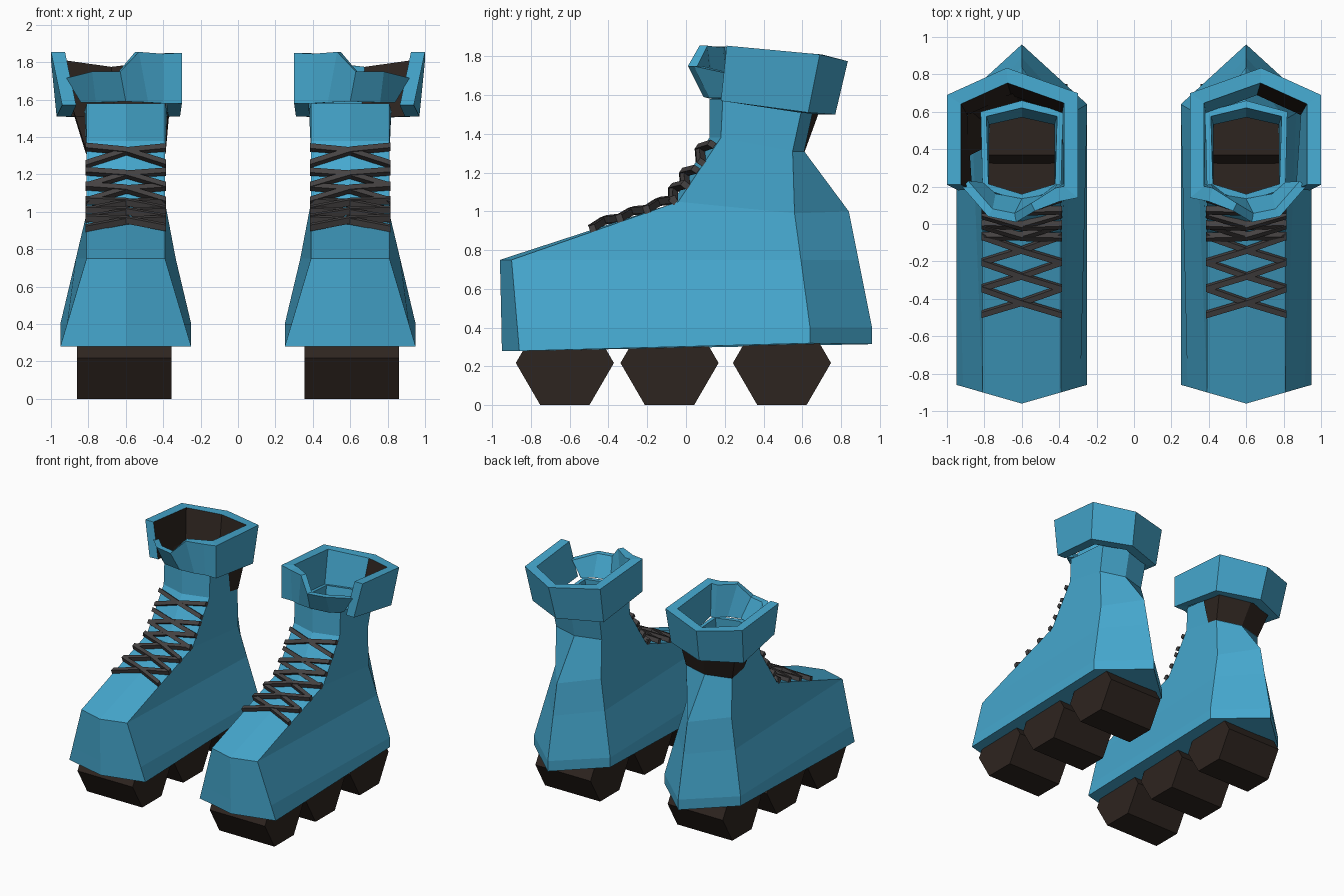
import bpy, bmesh, math
from mathutils import Vector as V

if "Cube" in bpy.data.objects:
    bpy.data.objects.remove(bpy.data.objects["Cube"])


def material(name, rgb):
    m = bpy.data.materials.new(name)
    m.diffuse_color = (*rgb, 1)
    m.use_nodes = True
    m.node_tree.nodes["Principled BSDF"].inputs["Base Color"].default_value = m.diffuse_color
    return m


BLUE = material("blue_leather", (0.06, 0.39, 0.62))
DARK = material("dark_rubber", (0.027, 0.018, 0.014))
GREY = material("lace_grey", (0.06, 0.055, 0.055))


def make(name, verts, faces, mats, side, slots=None):
    """Mesh object; verts are for the +x boot (centred on x=0), side mirrors it."""
    bm = bmesh.new()
    vs = [bm.verts.new((side * (0.6 + x), y, z)) for x, y, z in verts]
    for i, f in enumerate(faces):
        face = bm.faces.new([vs[k] for k in f])
        face.material_index = slots[i] if slots else 0
    bmesh.ops.recalc_face_normals(bm, faces=bm.faces)
    me = bpy.data.meshes.new(name)
    bm.to_mesh(me)
    bm.free()
    for m in mats:
        me.materials.append(m)
    ob = bpy.data.objects.new(name, me)
    bpy.context.collection.objects.link(ob)
    return ob


def loft(rings, closed):
    """Quads between consecutive rings of equal length."""
    n = len(rings[0])
    faces = []
    for r in range(len(rings) - 1):
        for i in range(n if closed else n - 1):
            j = (i + 1) % n
            faces.append((r * n + i, r * n + j, (r + 1) * n + j, (r + 1) * n + i))
    return [p for ring in rings for p in ring], faces


# Half rings of the boot: front centre, front corner, back corner, back centre
RINGS = [
    [(0, -.95, .28), (.35, -.86, .28), (.35, .64, .32), (0, .96, .315)],
    [(0, -.952, .40), (.314, -.87, .40), (.35, .64, .40), (0, .96, .40)],
    [(0, -.96, .75), (.21, -.90, .75), (.267, .593, .75), (0, .89, .75)],
    [(0, -.07, 1.04), (.21, -.04, 1.05), (.21, .56, .99), (0, .84, 1.0)],
    [(0, .12, 1.38), (.21, .18, 1.38), (.21, .55, 1.31), (0, .61, 1.31)],
    [(0, .12, 1.58), (.21, .19, 1.58), (.22, .60, 1.54), (0, .66, 1.54)],
]


def full(half):
    f, c, b, k = half
    flip = lambda p: (-p[0], p[1], p[2])
    return [f, c, b, k, flip(b), flip(c)]


# Folded collar, outer surface: (top, bottom) along the strip, absolute x
COLLAR = [
    ((1.00, .21, 1.855), (.94, .18, 1.57)),
    ((1.00, .69, 1.81), (.97, .63, 1.51)),
    ((.68, .835, 1.775), (.66, .77, 1.50)),
    ((.30, .70, 1.81), (.31, .64, 1.51)),
    ((.30, .14, 1.85), (.30, .14, 1.58)),
    ((.40, .12, 1.845), (.40, .14, 1.58)),
    ((.53, .07, 1.855), (.48, .11, 1.585)),
    ((.63, .01, 1.75), (.60, .09, 1.59)),
    ((.78, .04, 1.75), (.76, .12, 1.585)),
    ((.92, .20, 1.715), (.84, .19, 1.585)),
]


def inset(path):
    """Offset the open path towards its left side with mitred corners."""
    out = []
    for i, p in enumerate(path):
        th = .075 if i < 6 else .045
        segs = []
        for a, b in ((i - 1, i), (i, i + 1)):
            if a >= 0 and b < len(path):
                d = (path[b].xy - path[a].xy).normalized()
                segs.append(V((-d.y, d.x)))
        m = sum(segs, V((0, 0))).normalized()
        m *= th / max(.5, m.dot(segs[0]))
        out.append(V((p.x + m.x, p.y + m.y, p.z)))
    return out


def collar(side, name):
    top, bot = ([V((p[k][0] - .6, p[k][1], p[k][2])) for p in COLLAR] for k in (0, 1))
    rings = list(zip(top, inset(top), inset(bot), bot))
    verts, faces = loft(rings, True)
    faces += [(0, 1, 2, 3), tuple(len(verts) - k for k in (4, 3, 2, 1))]
    # dark lining on some inner panels
    lined = (0, 1, 2) if side < 0 else (1,)
    slots = [1 if i % 4 == 1 and i // 4 in lined else 0 for i in range(len(faces))]
    make(name, verts, faces, [BLUE, DARK], side, slots)


# Lace stations up the instep edge (y, z)
LACES = [(-.48, .905), (-.34, .955), (-.20, 1.0), (-.06, 1.05),
         (.005, 1.13), (.06, 1.21), (.085, 1.25), (.145, 1.34)]


def lace(name, a, b, side, flip):
    """Flat strap from one instep edge to the other, bulging at the middle."""
    a, b = V((0, *a)), V((0, *b))
    up = (b - a).normalized()
    out = V((0, -up.z, up.y))
    mid = (a + b) / 2
    bulge = .012 + .045 * up.z ** 2
    pts = [a + V((-.215 * flip, 0, 0)), mid + out * bulge, b + V((.215 * flip, 0, 0))]
    lift = .006 if flip > 0 else 0
    rings = [[p + up * .016 * u + out * (h + lift) for u, h in
              ((-1, -.01), (1, -.01), (1, .025), (-1, .025))] for p in pts]
    verts, faces = loft(rings, True)
    make(name, verts, faces + [(0, 1, 2, 3), (8, 9, 10, 11)], [GREY], side)


for side, tag in ((1, "right"), (-1, "left")):
    # Hollow boot shell
    verts, faces = loft([full(r) for r in RINGS], True)
    shell = make(f"{tag}_boot_shell", verts, faces + [tuple(range(6))], [BLUE], side)
    sol = shell.modifiers.new("thickness", 'SOLIDIFY')
    sol.thickness, sol.offset = .04, -1

    # Dark insole
    insole = [(x * .85, y * .9, .35 + .015 * (y > 0)) for x, y, z in full(RINGS[0])]
    make(f"{tag}_insole", insole, [tuple(range(6))], [DARK], side)

    # Three hexagonal tread blocks
    for n, cy in enumerate((-.625, -.085, .495)):
        r = .253
        rings = [[(x, cy + r * math.cos(k * math.pi / 3),
                   .218 + .2517 * math.sin(k * math.pi / 3)) for k in range(6)]
                 for x in (-.245, .262)]
        verts, faces = loft(rings, True)
        make(f"{tag}_tread_{n + 1}", verts,
             faces + [tuple(range(6)), tuple(range(6, 12))], [DARK], side)

    collar(side, f"{tag}_collar")

    # Crossed laces
    for n in range(len(LACES) - 1):
        if n == 5:
            continue
        for flip in (-1, 1):
            lace(f"{tag}_lace_{n + 1}_{'a' if flip < 0 else 'b'}",
                 LACES[n], LACES[n + 1], side, flip)

# Dark flared lining showing behind the left ankle
low = [(.213, .40, 1.34), (.213, .553, 1.31), (0, .613, 1.31), (-.213, .553, 1.31), (-.213, .45, 1.33)]
high = [(.29, .36, 1.58), (.29, .62, 1.56), (.04, .70, 1.55), (-.235, .62, 1.56), (-.225, .40, 1.58)]
verts, faces = loft([low, high], False)
make("left_ankle_lining", verts, faces, [DARK], -1)
